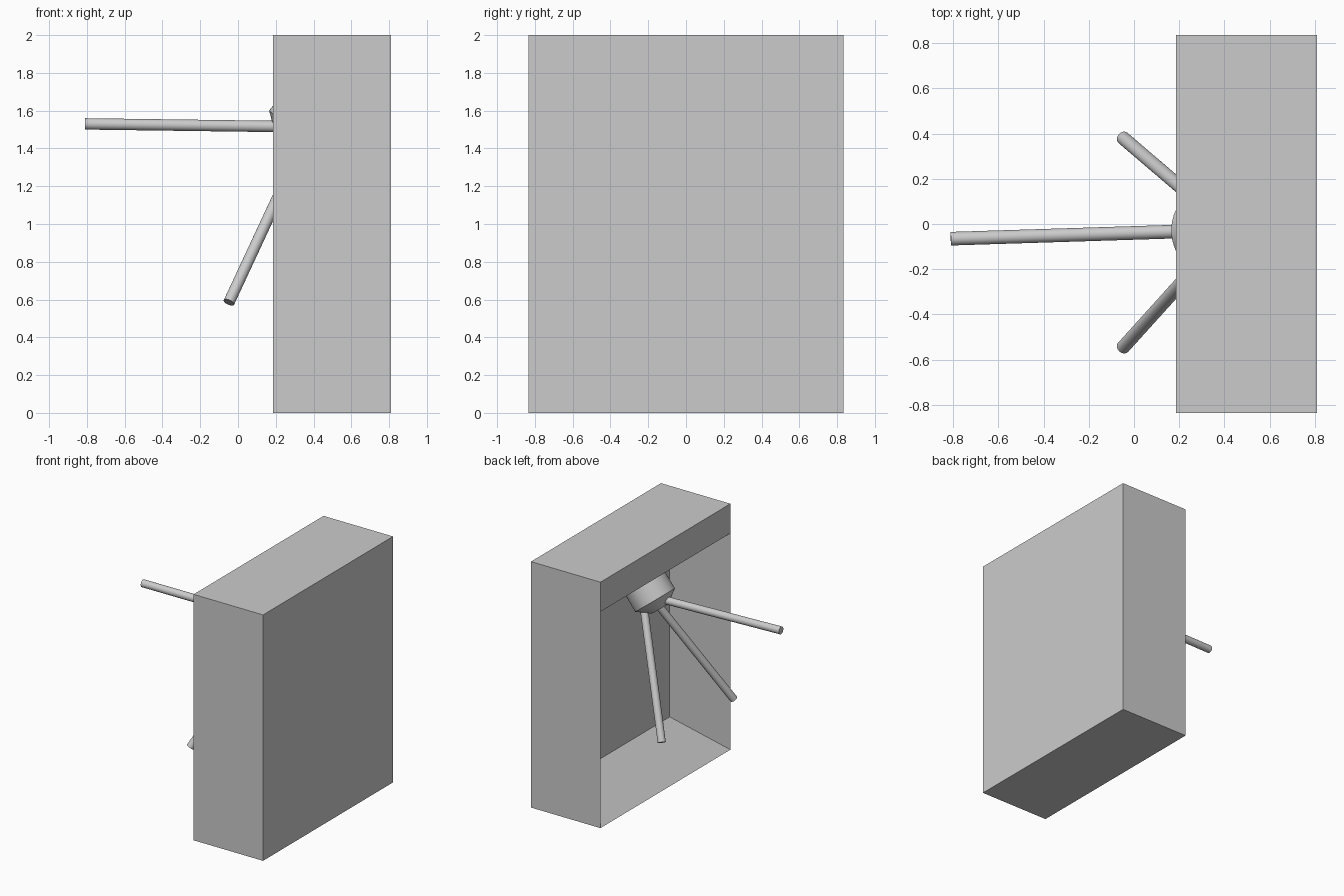
import bpy, bmesh, math
from mathutils import Vector

if "Cube" in bpy.data.objects:
    bpy.data.objects.remove(bpy.data.objects["Cube"])


def rod(name, start, end, r1, r2=None, sides=32):
    """Cylinder or truncated cone running between two points."""
    start, end = Vector(start), Vector(end)
    axis = end - start
    bpy.ops.mesh.primitive_cone_add(vertices=sides, radius1=r1,
                                    radius2=r1 if r2 is None else r2,
                                    depth=axis.length,
                                    location=(start + end) / 2)
    ob = bpy.context.object
    ob.name = name
    ob.rotation_euler = axis.to_track_quat('Z', 'Y').to_euler()
    bpy.ops.object.shade_smooth_by_angle(angle=math.radians(30))
    return ob


# Cabinet: a box whose side is pushed in as a funnel-shaped niche below a header
X0, X1, HALF_Y, TOP, SPLIT = 0.185, 0.81, 0.835, 2.0, 1.76
bm = bmesh.new()
bmesh.ops.create_cube(bm, size=1)
for v in bm.verts:
    v.co = (X0 + (v.co.x + 0.5) * (X1 - X0), v.co.y * 2 * HALF_Y, (v.co.z + 0.5) * TOP)
bmesh.ops.bisect_plane(bm, geom=bm.verts[:] + bm.edges[:] + bm.faces[:],
                       plane_co=(0, 0, SPLIT), plane_no=(0, 0, 1))
bm.normal_update()
face = next(f for f in bm.faces
            if f.normal.x < -0.9 and f.calc_center_median().z < SPLIT - 0.3)
bmesh.ops.inset_region(bm, faces=[face], thickness=0.28, use_even_offset=True)
for v in face.verts:
    v.co.x += 0.35
bmesh.ops.recalc_face_normals(bm, faces=bm.faces[:])
mesh = bpy.data.meshes.new("cabinet")
bm.to_mesh(mesh)
bm.free()
bpy.context.collection.objects.link(bpy.data.objects.new("cabinet", mesh))

# Rotor hub: tilted drum standing on the sloped niche ceiling, with a tapered nose
rim = Vector((0.298, -0.028, 1.495))
axis = Vector((-0.62, 0, -0.78)).normalized()
rod("hub_drum", rim - axis * 0.16, rim, 0.17, sides=48)
rod("hub_nose", rim, rim + axis * 0.075, 0.17, 0.07, sides=48)

# Three barrier arms
arms = [((0.30, -0.030, 1.515), (-0.81, -0.065, 1.53)),
        ((0.35, 0.040, 1.44), (-0.048, 0.38, 0.585)),
        ((0.35, -0.105, 1.44), (-0.048, -0.545, 0.585))]
for i, (a, b) in enumerate(arms, 1):
    rod(f"barrier_arm_{i}", a, b, 0.03)
